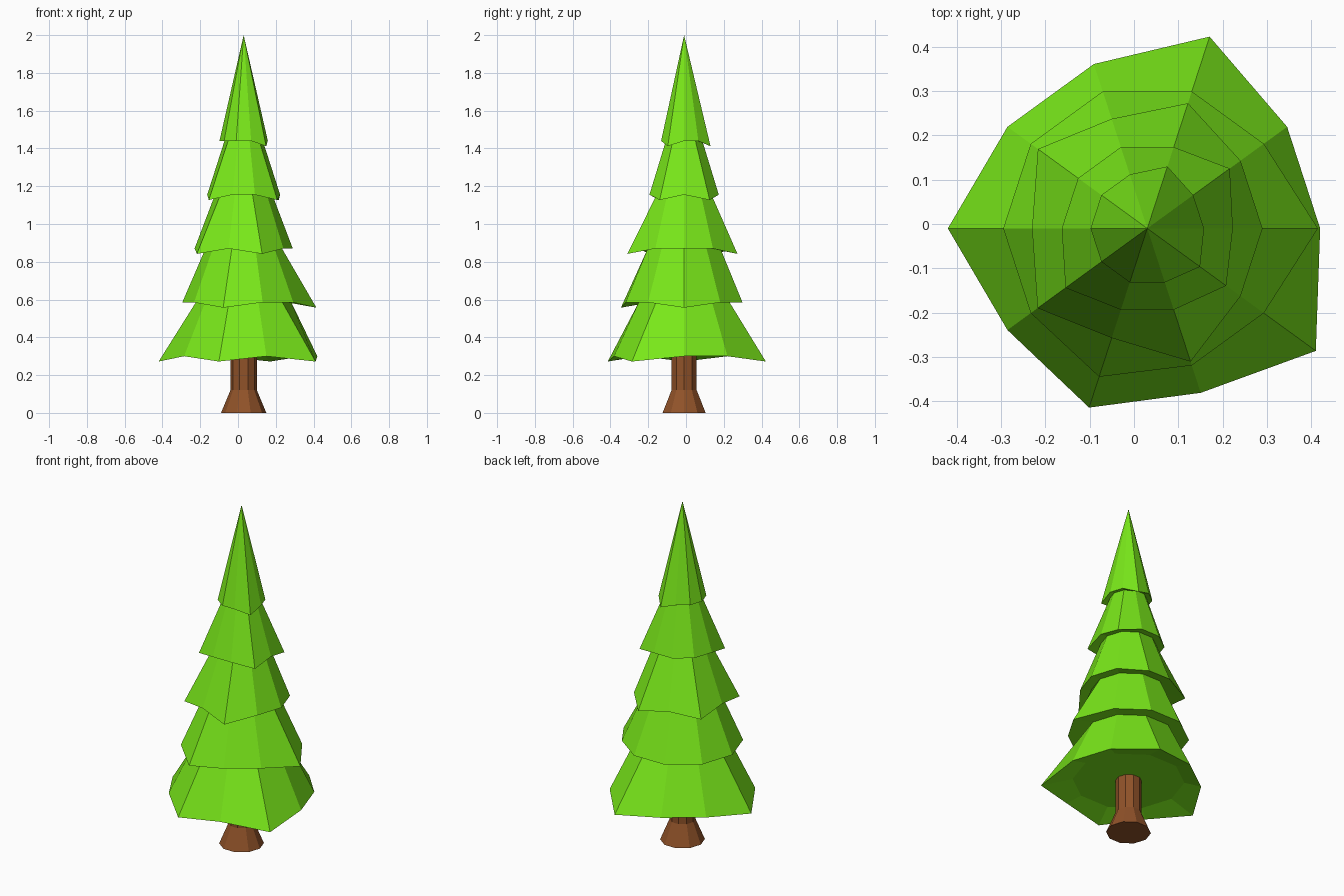
import bpy, bmesh
from math import sin, cos, radians

if "Cube" in bpy.data.objects:
    bpy.data.objects.remove(bpy.data.objects["Cube"])

CX, CY, SIDES = 0.03, -0.01, 10


def material(name, color):
    m = bpy.data.materials.new(name)
    m.diffuse_color = (*color, 1)
    m.use_nodes = True
    m.node_tree.nodes["Principled BSDF"].inputs["Base Color"].default_value = m.diffuse_color
    return m


def ring(bm, radius, z, spikes=None, droop=0.028):
    """Ten-sided ring; spikes maps a corner index to a longer radius, which also droops."""
    spikes = spikes or {}
    verts = []
    for i in range(SIDES):
        r, a = spikes.get(i, radius), radians(36 * i)
        h = z - droop if i in spikes else z
        verts.append(bm.verts.new((CX + r * cos(a), CY + r * sin(a), h)))
    return verts


def bridge(bm, low, high):
    for i in range(SIDES):
        j = (i + 1) % SIDES
        bm.faces.new((low[i], low[j], high[j], high[i]))


def finish(bm, name, mat):
    bmesh.ops.recalc_face_normals(bm, faces=bm.faces[:])
    mesh = bpy.data.meshes.new(name)
    bm.to_mesh(mesh)
    bm.free()
    mesh.materials.append(mat)
    bpy.context.collection.objects.link(bpy.data.objects.new(name, mesh))


# Trunk with flared foot
bm = bmesh.new()
rings = [ring(bm, r, z) for r, z in ((0.12, 0), (0.07, 0.12), (0.07, 0.36))]
for low, high in zip(rings, rings[1:]):
    bridge(bm, low, high)
bm.faces.new(rings[0])
bm.faces.new(rings[-1])
finish(bm, "trunk", material("bark", (0.28, 0.085, 0.022)))

# Foliage: five skirts, each with an inner ledge ring and an irregular rim
tiers = [  # rim radius, ledge radius, drooping corners
    (0.39, 0.30, {2: 0.455, 5: 0.45, 7: 0.425, 9: 0.47}),
    (0.325, 0.25, {0: 0.385, 7: 0.352}),
    (0.26, 0.20, {2: 0.297, 4: 0.305, 6: 0.306, 8: 0.316}),
    (0.193, 0.15, {1: 0.23, 6: 0.228, 9: 0.22}),
    (0.128, 0.10, {2: 0.147, 9: 0.147}),
]
bm = bmesh.new()
previous = None
for k, (rim_r, ledge_r, spikes) in enumerate(tiers):
    z = 0.30 + 0.285 * k
    ledge = ring(bm, ledge_r, z + 0.02 if k == 0 else z + 0.005)
    if previous:
        bridge(bm, previous, ledge)
    else:
        bm.faces.new(ledge)
    rim = ring(bm, rim_r, z, spikes)
    bridge(bm, ledge, rim)
    previous = rim

# Pointed top
tip = bm.verts.new((CX, CY, 2.0))
for i in range(SIDES):
    bm.faces.new((previous[i], previous[(i + 1) % SIDES], tip))
finish(bm, "foliage", material("needles", (0.19, 0.8, 0.01)))
